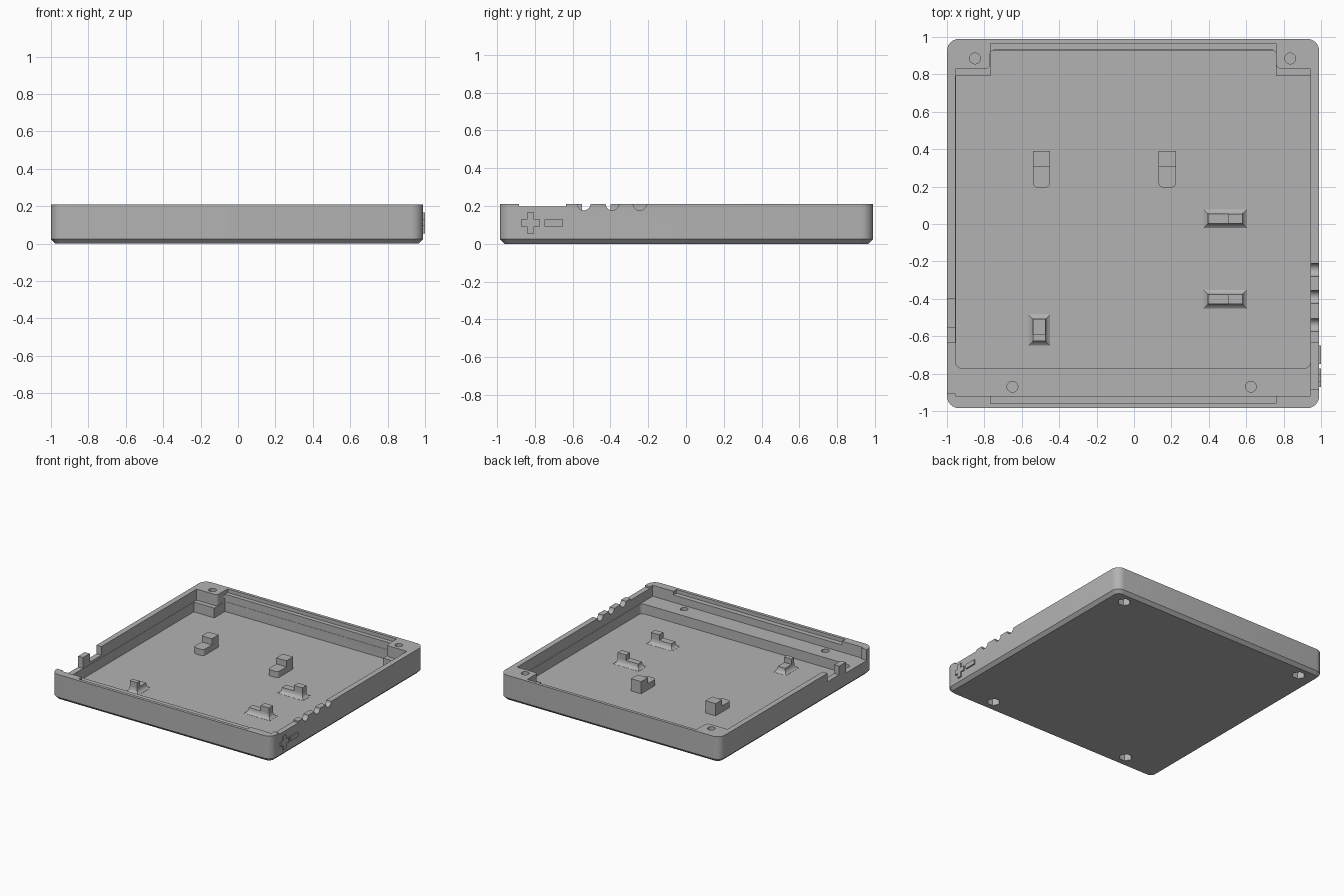
import bpy, bmesh, math
from mathutils import Vector

if "Cube" in bpy.data.objects:
    bpy.data.objects.remove(bpy.data.objects["Cube"], do_unlink=True)

grey = bpy.data.materials.new("plain grey")
grey.use_nodes = True
COLOUR = (0.45, 0.45, 0.45, 1)
grey.diffuse_color = COLOUR
grey.node_tree.nodes["Principled BSDF"].inputs["Base Color"].default_value = COLOUR

FLOOR, SHELF, TOP = 0.04, 0.12, 0.21


def rounded(points, radii=0.0, steps=6):
    """Right-angled outline with each corner replaced by an arc."""
    if not isinstance(radii, (list, tuple)):
        radii = [radii] * len(points)
    loop = []
    for i, (p, r) in enumerate(zip(points, radii)):
        p = Vector(p)
        if r == 0:
            loop.append(p)
            continue
        u = (Vector(points[i - 1]) - p).normalized()
        v = (Vector(points[(i + 1) % len(points)]) - p).normalized()
        for k in range(steps + 1):
            a = math.pi / 2 * k / steps
            loop.append(p + r * (u + v) - r * (v * math.cos(a) + u * math.sin(a)))
    return loop


def rect(x0, x1, y0, y1, radii=0.0, inset=0.0):
    x0, x1, y0, y1 = x0 + inset, x1 - inset, y0 + inset, y1 - inset
    return rounded([(x0, y0), (x1, y0), (x1, y1), (x0, y1)], radii)


def circle(x, y, r, sides):
    return [Vector((x + r * math.cos(2 * math.pi * k / sides),
                    y + r * math.sin(2 * math.pi * k / sides))) for k in range(sides)]


def loft(name, layers, along_x=False):
    """Closed solid through (outline, height) layers, stacked along z or x."""
    bm = bmesh.new()
    rings = []
    for loop, h in layers:
        rings.append([bm.verts.new((h, p.x, p.y) if along_x else (p.x, p.y, h)) for p in loop])
    bm.faces.new(rings[0][::-1])
    bm.faces.new(rings[-1])
    n = len(rings[0])
    for a, b in zip(rings, rings[1:]):
        for i in range(n):
            j = (i + 1) % n
            bm.faces.new((a[i], a[j], b[j], b[i]))
    bmesh.ops.recalc_face_normals(bm, faces=bm.faces)
    mesh = bpy.data.meshes.new(name)
    bm.to_mesh(mesh)
    bm.free()
    mesh.materials.append(grey)
    obj = bpy.data.objects.new(name, mesh)
    bpy.context.collection.objects.link(obj)
    return obj


def prism(name, loop, h0, h1, along_x=False):
    return loft(name, [(loop, h0), (loop, h1)], along_x)


def select(obj):
    bpy.ops.object.select_all(action="DESELECT")
    obj.select_set(True)
    bpy.context.view_layer.objects.active = obj


def cut(target, cutter):
    mod = target.modifiers.new("cut", "BOOLEAN")
    mod.operation, mod.solver, mod.object = "DIFFERENCE", "EXACT", cutter
    select(target)
    bpy.ops.object.modifier_apply(modifier=mod.name)
    bpy.data.objects.remove(cutter, do_unlink=True)


# Tray body with rounded corners and a chamfered underside
outer = (-1.0, 0.99, -0.985, 0.99)
tray = loft("tray", [(rect(*outer, 0.04, 0.025), 0), (rect(*outer, 0.065), 0.025),
                     (rect(*outer, 0.065), TOP)])


def pocket(front, block, inset, radii):
    x0, x1, b0, b1, back = -0.955 + inset, 0.945 - inset, -0.77 + inset, 0.76 - inset, 0.93 - inset
    return rounded([(x0, front), (x1, front), (x1, block), (b1, block),
                    (b1, back), (b0, back), (b0, block), (x0, block)], radii)


# Upper pocket leaves the back corner blocks; lower one leaves the front shelf
cut(tray, prism("upper_pocket", pocket(-0.92, 0.83, 0, [0, 0, 0, 0.025, 0.025, 0.025, 0.025, 0]),
                SHELF, 0.3))
cut(tray, prism("lower_pocket", pocket(-0.77, 0.79, 0.002, [0.03, 0.03, 0, 0, 0, 0, 0, 0]),
                FLOOR, 0.15))

# Lid rebates along the front and back walls
cut(tray, prism("back_rebate", rect(-0.768, 0.758, 0.5, 0.965), 0.18, 0.3))
cut(tray, prism("front_rebate", rect(-0.768, 0.758, -0.96, -0.5), 0.18, 0.3))

# Right wall: shallow notch and three round cable notches
cut(tray, prism("shallow_notch", rect(-0.884, -0.635, 0.197, 0.3), 0.9, 1.1, True))
for y in (-0.54, -0.39, -0.245):
    cut(tray, prism("cable_notch", circle(y, TOP + 0.002, 0.035, 24), 0.9, 1.1, True))

# Left wall: two openings with a post between them
cut(tray, prism("wide_opening", rect(-0.905, -0.635, SHELF + 0.001, 0.3), -1.1, -0.9, True))
cut(tray, prism("small_opening", rect(-0.55, -0.40, 0.14, 0.3), -1.1, -0.9, True))

# Screw holes from above, hexagonal nut recesses from below
for x, y in ((-0.85, 0.885), (0.835, 0.885), (-0.65, -0.87), (0.625, -0.87)):
    cut(tray, prism("screw_hole", circle(x, y, 0.029, 24), 0.075, 0.3))
    cut(tray, prism("nut_recess", circle(x, y, 0.05, 6), -0.1, 0.06))

parts = [tray]

# Stepped supports at the back: low rounded front, tall rear
for side, x in (("left", 0.178), ("right", -0.495)):
    a, b = x - 0.046, x + 0.046
    parts.append(prism(side + "_support_step", rect(a, b, 0.195, 0.32, [0.025, 0.025, 0, 0]),
                       FLOOR - 0.01, 0.09))
    parts.append(prism(side + "_support_block", rect(a, b, 0.305, 0.39), FLOOR - 0.01, 0.14))


# Clips with a flared foot and a taller end
def clip(name, foot, tall):
    parts.append(loft(name + "_foot", [(rect(*foot), FLOOR - 0.002), (rect(*foot), FLOOR + 0.001),
                                       (rect(*foot, inset=0.014), 0.05),
                                       (rect(*foot, inset=0.022), 0.065),
                                       (rect(*foot, inset=0.024), 0.085)]))
    parts.append(prism(name + "_upright", rect(*tall), FLOOR, 0.13))


for name, y in (("rear_clip", 0.028), ("front_clip", -0.402)):
    clip(name, (0.372, 0.604, y - 0.05, y + 0.05), (0.505, 0.58, y - 0.026, y + 0.026))
clip("side_clip", (-0.564, -0.45, -0.65, -0.485), (-0.54, -0.474, -0.626, -0.59))

# Raised plus and minus signs on the right wall
y0, y1, y2, y3 = -0.872, -0.842, -0.805, -0.772
z0, z1, z2, z3 = 0.055, 0.093, 0.13, 0.167
plus = rounded([(y1, z0), (y2, z0), (y2, z1), (y3, z1), (y3, z2), (y2, z2),
                (y2, z3), (y1, z3), (y1, z2), (y0, z2), (y0, z1), (y1, z1)])
parts.append(prism("plus_sign", plus, 0.98, 1.0, True))
parts.append(prism("minus_sign", rect(-0.748, -0.65, z1, z2), 0.98, 1.0, True))

for part in parts:
    select(part)
    bpy.ops.object.shade_smooth_by_angle(angle=math.radians(30))
